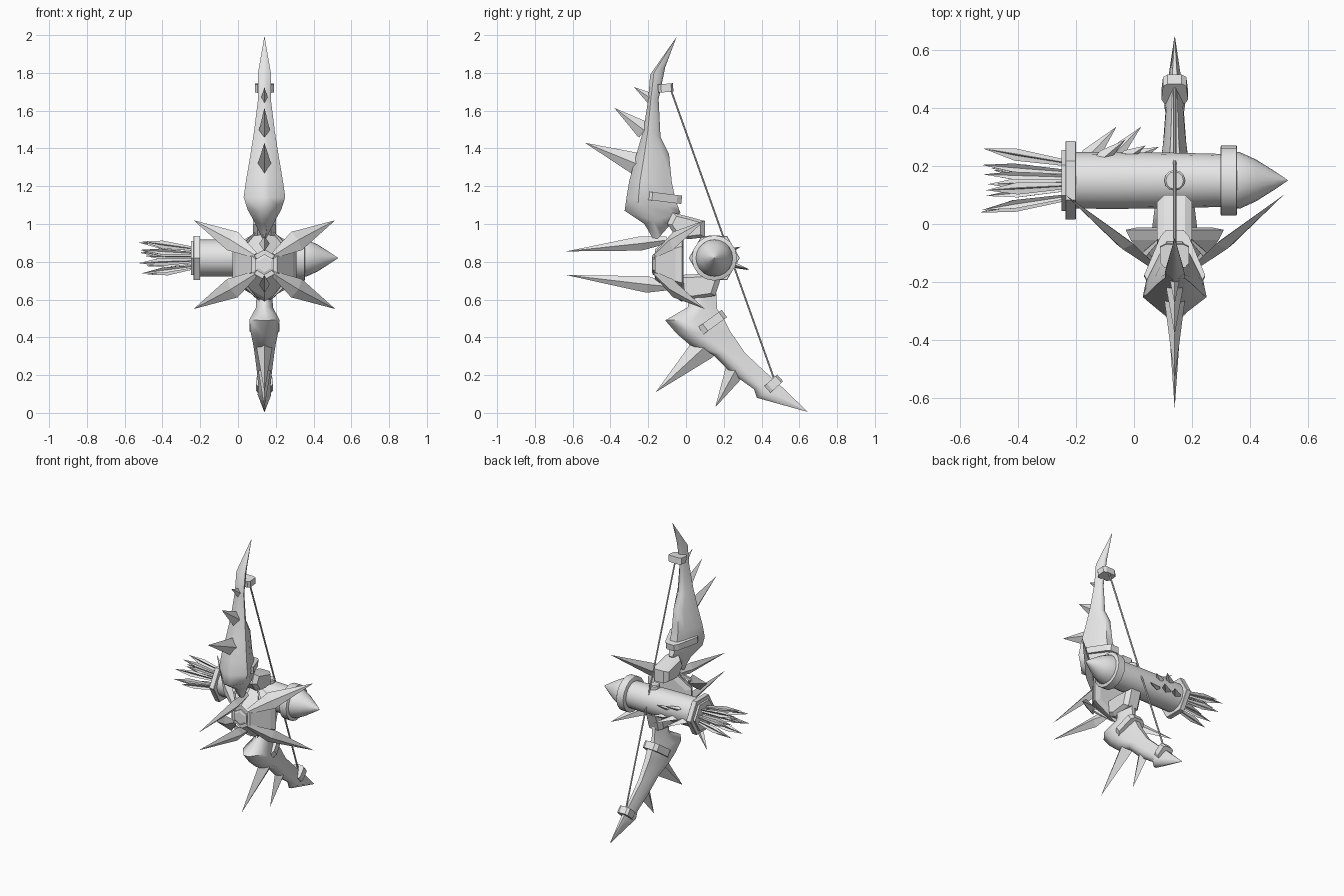
import bpy, bmesh, math, random
from mathutils import Vector

if "Cube" in bpy.data.objects:
    bpy.data.objects.remove(bpy.data.objects["Cube"])

random.seed(4)
CX = 0.14                      # plane of the bow
QY, QZ = 0.15, 0.82            # axis of the quiver
grey = bpy.data.materials.new("plain grey")
grey.diffuse_color = (0.8, 0.8, 0.8, 1)
grey.use_nodes = True
grey.node_tree.nodes["Principled BSDF"].inputs["Base Color"].default_value = grey.diffuse_color


def finish(name, bm, smooth=None):
    bmesh.ops.remove_doubles(bm, verts=bm.verts, dist=0.0002)
    bmesh.ops.recalc_face_normals(bm, faces=bm.faces)
    me = bpy.data.meshes.new(name)
    bm.to_mesh(me)
    bm.free()
    me.materials.append(grey)
    ob = bpy.data.objects.new(name, me)
    bpy.context.collection.objects.link(ob)
    if smooth:
        bpy.ops.object.select_all(action='DESELECT')
        ob.select_set(True)
        bpy.context.view_layer.objects.active = ob
        bpy.ops.object.shade_smooth_by_angle(angle=math.radians(smooth))
    return ob


def loft(name, rings, smooth=None):
    """Skin a row of equal-sized rings and cap both ends."""
    bm = bmesh.new()
    vs = [[bm.verts.new(p) for p in r] for r in rings]
    n = len(vs[0])
    for a, b in zip(vs, vs[1:]):
        for i in range(n):
            j = (i + 1) % n
            bm.faces.new((a[i], a[j], b[j], b[i]))
    bm.faces.new(vs[0])
    bm.faces.new(vs[-1])
    return finish(name, bm, smooth)


def limb(name, sections):
    """Each section: front y, z, back y, z, half width. Widest near the front."""
    half = [(.25, 0), (1, .25), (.88, .5), (.5, .82), (.25, 1)]
    prof = half + [(-k, t) for k, t in reversed(half)]
    rings = []
    for fy, fz, by, bz, w in sections:
        f, b = Vector((CX, fy, fz)), Vector((CX, by, bz))
        rings.append([f.lerp(b, t) + Vector((k * w, 0, 0)) for k, t in prof])
    return loft(name, rings, 55)


def blade(name, base, mid, tip, wide, thick, side, root=0.5):
    """Diamond-section spike, widest at mid; side is the wide direction."""
    base, mid, tip, side = map(Vector, (base, mid, tip, side))
    axis = (tip - base).normalized()
    s = (side - axis * side.dot(axis)).normalized()
    n = axis.cross(s)
    ring = lambda c, k: [c + s * wide * k, c + n * thick * k, c - s * wide * k, c - n * thick * k]
    return loft(name, [ring(base, root), ring(mid, 1), ring(tip, 0.002)])


def lathe_x(name, prof, n, smooth=None):
    """Solid of revolution on the quiver axis from (x, radius) pairs."""
    rings = [[(x, QY + r * math.cos(2 * math.pi * i / n), QZ + r * math.sin(2 * math.pi * i / n))
              for i in range(n)] for x, r in prof]
    return loft(name, rings, smooth)


def clamp(name, y, z, depth, thick, w_front, w_back, angle):
    """Six-sided band round a limb, wider in front, tilted about x."""
    a = math.radians(angle)
    v = Vector((0, math.cos(a), math.sin(a)))
    u = Vector((0, -math.sin(a), math.cos(a)))
    wm = max(w_front, w_back)
    prof = [(w_front * .8, -1), (wm, -.6), (w_back, .75), (w_back * .6, 1)]
    prof += [(-k, t) for k, t in reversed(prof)]
    c = Vector((CX, y, z))
    return loft(name, [[c + u * thick * s + v * depth * t + Vector((k, 0, 0)) for k, t in prof]
                       for s in (-1, 1)])


def plate(name, outline, w):
    """Side outline in y, z extruded across the bow, thinner at its rims."""
    c = sum((Vector((0, *p)) for p in outline), Vector()) / len(outline)
    rings = []
    for x, k in ((-w, .75), (-w * .6, 1), (w * .6, 1), (w, .75)):
        rings.append([c + (Vector((0, *p)) - c) * k + Vector((CX + x, 0, 0)) for p in outline])
    return loft(name, rings)


# Limbs
limb("upper_limb", [
    (-.05, 1.99, -.05, 1.99, .001), (-.19, 1.79, -.11, 1.83, .034), (-.20, 1.66, -.145, 1.66, .034),
    (-.225, 1.50, -.135, 1.46, .055), (-.265, 1.36, -.09, 1.37, .075), (-.30, 1.23, -.075, 1.22, .098),
    (-.315, 1.14, -.06, 1.15, .11), (-.325, 1.07, -.045, 1.10, .09), (-.22, 1.0, -.03, 1.06, .055),
    (-.165, .905, -.08, 1.0, .012)])
limb("lower_limb", [
    (.02, .66, .155, .72, .04), (.01, .56, .165, .55, .045), (-.11, .49, .20, .50, .08),
    (-.05, .42, .235, .43, .072), (.02, .36, .27, .38, .06), (.14, .31, .31, .32, .052),
    (.235, .215, .40, .235, .04), (.36, .125, .455, .185, .032), (.375, .08, .50, .145, .036),
    (.645, .005, .645, .005, .001)])

# Spikes along the front of the limbs: root y, z, tip y, z, size
for i, (by, bz, ty, tz, w) in enumerate([
        (-.18, 1.66, -.275, 1.725, .03), (-.22, 1.495, -.38, 1.615, .046), (-.24, 1.31, -.535, 1.43, .06),
        (.105, .355, -.16, .11, .068), (.27, .24, .155, .03, .056)]):
    b, t = Vector((CX, by, bz)), Vector((CX, ty, tz))
    blade(f"limb_spike_{i}", b, b.lerp(t, .06), t, w, w * .6, (0, 1, 1) if i < 3 else (0, 1, -1), 1)

# Clamps on the limbs and the string with its end rings
clamp("upper_clamp", -.12, 1.14, .098, .022, .105, .05, -7)
clamp("lower_clamp", .14, .48, .078, .024, .08, .055, 36)
clamp("upper_string_ring", -.108, 1.72, .04, .022, .045, .05, 5)
clamp("lower_string_ring", .465, .155, .045, .024, .046, .04, 42)
a, b = Vector((CX, -.08, 1.71)), Vector((CX, .47, .17))
loft("string", [[c + Vector((.006 * math.cos(k * math.pi / 3), .006 * math.sin(k * math.pi / 3), 0))
                 for k in range(6)] for c in (a, b)], 40)

# Brackets joining limbs, boss and quiver
plate("upper_bracket", [(-.07, 1.06), (.03, 1.035), (.10, 1.015), (.10, .93), (.02, .92), (-.05, .93), (-.10, 1.0)], .06)
plate("lower_bracket", [(-.04, .73), (.08, .735), (.19, .73), (.155, .62), (.02, .60), (-.03, .62)], .06)

# Six-sided boss with a raised centre
def hexagon(r, y):
    return [(CX + r * math.sin(k * math.pi / 3), y, .785 + r * math.cos(k * math.pi / 3)) for k in range(6)]

loft("boss", [hexagon(.15, -.012), hexagon(.195, -.02), hexagon(.175, -.055), hexagon(.08, -.165)])
loft("boss_centre", [hexagon(.055, -.15), hexagon(.055, -.175), hexagon(.04, -.18)])

# Four swept-back horns and raised ribs on the boss
for sx in (-1, 1):
    for sz in (-1, 1):
        n = f"{'left' if sx < 0 else 'right'}_{'upper' if sz > 0 else 'lower'}"
        p = lambda x, y, z: (CX + sx * x, y, .785 + sz * z)
        blade(f"horn_{n}", p(.05, -.165, .05), p(.17, -.07, .125), p(.375, .10, .235),
              .056, .02, (-sx, 0, sz * 1.6), .3)
        blade(f"rib_{n}", p(.045, -.165, .03), p(.10, -.10, .115), p(.02, -.02, .20), .015, .012, (0, 1, 0))

# Two long forward spikes
blade("upper_front_spike", (CX, -.10, .915), (CX, -.24, .897), (CX, -.635, .855), .038, .028, (0, 0, 1))
blade("lower_front_spike", (CX, -.10, .67), (CX, -.205, .68), (CX, -.635, .73), .044, .028, (0, 0, 1))

# Quiver: body, collars and pointed end
lathe_x("quiver_body", [(-.22, .097), (-.05, .098), (.15, .095), (.31, .091)], 16, 40)
lathe_x("mouth_collar", [(-.236, .132), (-.234, .135), (-.202, .135), (-.2, .132)], 6)
lathe_x("mouth_rim", [(-.25, .105), (-.22, .105)], 6)
lathe_x("end_collar", [(.298, .116), (.30, .12), (.352, .12), (.355, .116)], 16, 50)
lathe_x("quiver_point", [(.34, .098), (.365, .097), (.42, .072), (.48, .034), (.53, .0005)], 20, 50)

# Knob on top of the quiver
loft("knob", [[(CX + r * math.cos(k * math.pi / 6), QY + r * math.sin(k * math.pi / 6), z) for k in range(12)]
              for r, z in ((.036, .88), (.036, .932), (.030, .938))], 30)

# Thorns on the back of the quiver
for i, (x, z, tx, ty, tz, w) in enumerate([
        (-.15, .79, -.06, .335, .755, .032), (-.07, .79, .025, .335, .76, .03), (-.10, .86, -.03, .29, .88, .024),
        (-.02, .84, .04, .27, .86, .024), (.01, .78, .085, .265, .775, .024)]):
    blade(f"quiver_thorn_{i}", (x - .02, .215, z), (x, .235, z), (tx, ty, tz), w, w * .6, (1, 0, 0), .9)

# Arrows fanning out of the quiver mouth, each with crossed feathers
for i in range(11):
    ang = i * 2 * math.pi / 8
    r = .062 if i < 8 else .024
    d = Vector((0, math.cos(ang + .3), math.sin(ang + .3) * .8))
    axis = Vector((0, QY, QZ))
    ex = -.53 + random.uniform(0, .05)
    start, mid, end = (axis + Vector((x, 0, 0)) + d * r * k for x, k in ((-.21, .95), (ex + .11, 1.5), (ex, 1.85)))
    for j, turn in enumerate((0, math.pi / 2)):
        t = ang + turn
        blade(f"arrow_{i}_feather_{j}", start, mid, end, .021, .003, (0, math.cos(t), math.sin(t)), .45)
